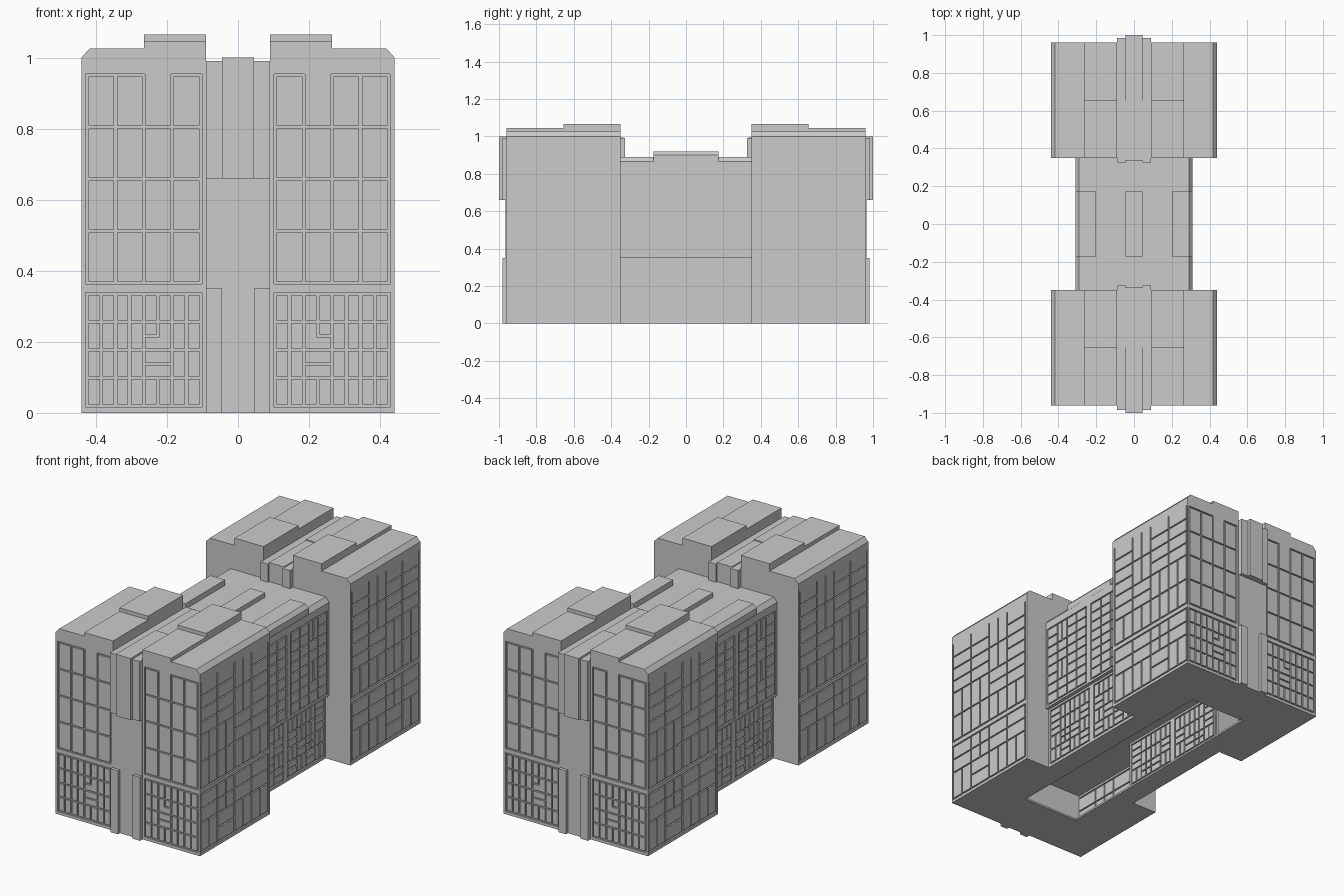
import bpy, bmesh
from mathutils import Vector

if "Cube" in bpy.data.objects:
    bpy.data.objects.remove(bpy.data.objects["Cube"])

D = 0.008      # groove depth
G = 0.004      # half groove width


def finish(name, bm):
    me = bpy.data.meshes.new(name)
    bm.to_mesh(me)
    bm.free()
    ob = bpy.data.objects.new(name, me)
    bpy.context.collection.objects.link(ob)
    return ob


def prism(name, profile, y0, y1, mx=True, my=True):
    """Extrude an x-z profile along y, mirrored in x and/or y."""
    bm = bmesh.new()
    for sx in ((1, -1) if mx else (1,)):
        for sy in ((1, -1) if my else (1,)):
            a = [bm.verts.new((sx * x, sy * y0, z)) for x, z in profile]
            b = [bm.verts.new((sx * x, sy * y1, z)) for x, z in profile]
            bm.faces.new(a)
            bm.faces.new(b)
            for i in range(len(a)):
                j = (i + 1) % len(a)
                bm.faces.new((a[i], a[j], b[j], b[i]))
    bmesh.ops.recalc_face_normals(bm, faces=bm.faces)
    return finish(name, bm)


def box(name, x0, x1, y0, y1, z0, z1, mx=True, my=True):
    return prism(name, [(x0, z0), (x1, z0), (x1, z1), (x0, z1)], y0, y1, mx, my)


def grooves(u0, u1, v0, v1, rows, top=True):
    """Groove rectangles for a panel of modules; each letter says how a module is split."""
    du, dv = (u1 - u0) / len(rows[0]), (v1 - v0) / len(rows)
    out = []

    def line(ua, va, ub, vb):
        out.append((ua - G, ub + G, va - G, vb + G))
    for r, row in enumerate(rows):
        for c, code in enumerate(row):
            a, b = u0 + c * du, u0 + (c + 1) * du
            t, s = v1 - r * dv, v1 - (r + 1) * dv
            m, h = (a + b) / 2, (t + s) / 2
            line(a, s, b, s)
            line(a, s, a, t)
            line(b, s, b, t)
            if r == 0 and top and code != 't':
                line(a, t, b, t)
            if code in 'V+':
                line(m, s, m, t)
            if code in 'H+':
                line(a, h, b, h)
            if code == 'U':
                line(m, h, b, h)
                line(m, h, m, t)
    return out


def skin(name, plane, depth, u0, u1, v0, v1, cuts, side):
    """Grooved wall cladding. side='x' faces x, side='y' faces y; built in all mirrored places."""
    us = sorted({round(min(max(k, u0), u1), 4) for c in cuts for k in c[:2]} | {u0, u1})
    vs = sorted({round(min(max(k, v0), v1), 4) for c in cuts for k in c[2:]} | {v0, v1})
    nu, nv = len(us) - 1, len(vs) - 1
    solid = set()
    for i in range(nu):
        for j in range(nv):
            u, v = (us[i] + us[i + 1]) / 2, (vs[j] + vs[j + 1]) / 2
            if not any(a < u < b and c < v < d for a, b, c, d in cuts):
                solid.add((i, j))
    bm = bmesh.new()
    for sx in (1, -1):
        for sy in (1, -1):
            cache = {}

            def place(u, v, p):
                return Vector((sx * p, sy * u, v) if side == 'x' else (sx * u, sy * p, v))

            def vert(i, j, back):
                if (i, j, back) not in cache:
                    cache[i, j, back] = bm.verts.new(place(us[i], vs[j], plane - depth * back))
                return cache[i, j, back]

            def face(keys, want):
                f = bm.faces.new([vert(*k) for k in keys])
                f.normal_update()
                if f.normal.dot(want) < 0:
                    f.normal_flip()
            for i, j in solid:
                k, l = i + 1, j + 1
                face([(i, j, 0), (k, j, 0), (k, l, 0), (i, l, 0)], place(0, 0, depth))
                for di, dj, p, q in ((-1, 0, (i, j), (i, l)), (1, 0, (k, j), (k, l)),
                                     (0, -1, (i, j), (k, j)), (0, 1, (i, l), (k, l))):
                    if (i + di, j + dj) not in solid:
                        face([p + (0,), q + (0,), q + (1,), p + (1,)], place(di, dj, 0))
    return finish(name, bm)


# Window layouts
side_up = grooves(.366, .952, .366, .95, ["HVHH", "HVHH", "HHVV", "VVVV"], top=False)
side_low = grooves(.366, .952, .02, .335, ["HH+H", "VVHV"])
end_up = grooves(.105, .425, .366, .95, ["-t--", "----", "----", "----"])
end_low = grooves(.105, .425, .02, .335, ["VVVV", "VUVV", "VHVV", "VVVV"])
mid_up = grooves(.02, .334, .366, .82, ["HHVH", "HHHH", "HHVH", "HHHH"])
mid_low = grooves(.02, .334, .02, .335, ["VVVH", "HVVH", "VH+V", "HVHV"])

# Cladding of the two end blocks and the middle wing
skin("end_block_side_cladding", .44, D, .35, .96, 0, .98, side_up + side_low, 'x')
skin("end_block_front_cladding", .96, D, 0, .432, 0, .98, end_up + end_low, 'y')
skin("wing_upper_cladding", .31, D, 0, .35, .35, .865, mid_up, 'x')
skin("wing_lower_cladding", .29, D, 0, .35, 0, .35, mid_low, 'x')

# Upper cores
box("end_block_core", -.432, .432, .35, .952, .35, .98, mx=False)
box("wing_core", -.302, .302, -.35, .35, .35, .865, mx=False, my=False)

# Hollow ground storey: walls, inner cladding and floor ring
box("ground_side_wall", .422, .432, .35, .952, 0, .35)
box("ground_end_wall", -.432, .432, .942, .952, 0, .35, mx=False)
box("ground_step_wall", .272, .432, .35, .36, 0, .35)
box("ground_wing_wall", .272, .282, -.35, .35, 0, .35, my=False)
skin("ground_side_inner_cladding", .414, -D, .36, .942, 0, .35, side_low, 'x')
skin("ground_wing_inner_cladding", .264, -D, 0, .35, 0, .35, mid_low, 'x')
box("floor_end", -.44, .44, .68, .96, 0, .01, mx=False)
box("floor_side", .17, .44, .35, .68, 0, .01)
box("floor_wing", .17, .29, -.35, .35, 0, .01, my=False)

# End block roofs: chamfered edge and two raised levels
prism("end_roof", [(.09, .98), (.44, .98), (.44, 1.0), (.418, 1.025), (.09, 1.025)], .35, .96)
box("roof_step_outer", .09, .265, .655, .96, 1.02, 1.045)
box("roof_step_inner", .09, .265, .35, .655, 1.02, 1.065)

# Central bays running over the end blocks
box("bay_side", .045, .09, .325, .985, .66, .99)
box("bay_centre", -.045, .045, .655, 1.0, .66, 1.0, mx=False)
box("bay_centre_inner", -.045, .045, .335, .655, .66, .995, mx=False)
box("bay_middle_panel", -.09, .09, .95, .965, 0, .66, mx=False)
box("entrance_pier", .045, .09, .95, .982, 0, .35)

# Middle wing roof: chamfered edge and raised boxes
prism("wing_roof", [(-.31, .865), (.31, .865), (.29, .89), (-.29, .89)], -.35, .35, False, False)
prism("wing_roof_box", [(.2, .865), (.309, .865), (.309, .9), (.29, .92), (.2, .92)],
      -.173, .173, True, False)
box("wing_roof_ridge", -.045, .045, -.173, .173, .88, .915, False, False)
